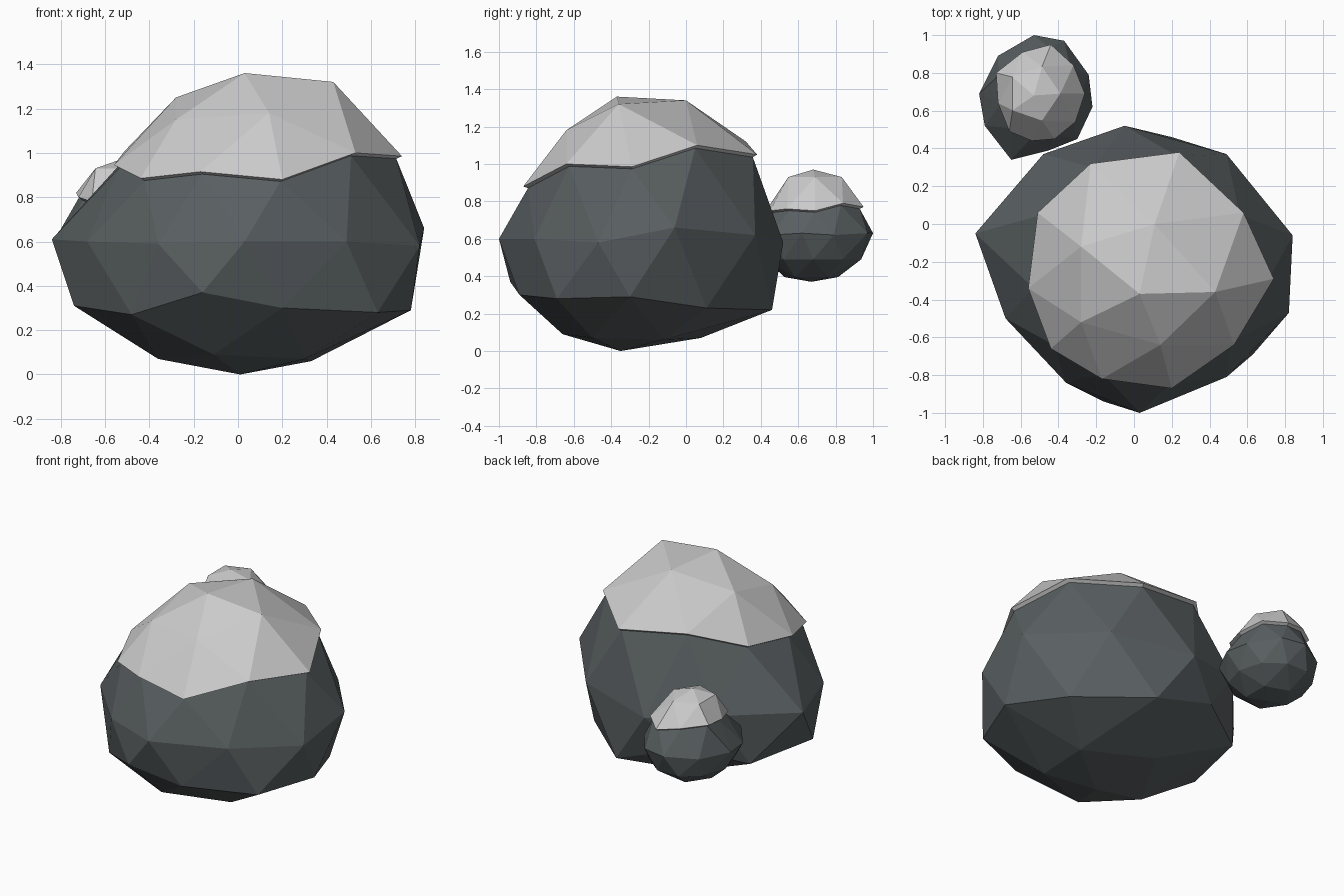
import bpy, bmesh, math
from mathutils import Vector

if "Cube" in bpy.data.objects:
    bpy.data.objects.remove(bpy.data.objects["Cube"])


def circle(cx, cy, z, rx, ry, n, start):
    """n points counter-clockwise, angles in degrees."""
    return [(cx + rx * math.cos(math.radians(start + 360 * i / n)),
             cy + ry * math.sin(math.radians(start + 360 * i / n)), z) for i in range(n)]


def cap_faces(c, u, r):
    """Pole vertex, ring of 5 and ring of 10, triangulated like an icosphere."""
    faces = []
    for i in range(5):
        j = (i + 1) % 5
        faces += [(c, u[i], u[j]), (u[i], r[2 * i - 1], r[2 * i]),
                  (u[i], r[2 * i], r[2 * i + 1]), (u[i], r[2 * i + 1], u[j])]
    return faces


def band_faces(a, b):
    """Antiprism: b[i] sits between a[i] and a[i+1]."""
    faces = []
    for i in range(10):
        j = (i + 1) % 10
        faces += [(a[i], b[i], a[j]), (a[j], b[i], b[j])]
    return faces


def make_object(name, points, faces, shade):
    mesh = bpy.data.meshes.new(name)
    mesh.from_pydata([tuple(p) for p in points], [], faces)
    bm = bmesh.new()
    bm.from_mesh(mesh)
    bmesh.ops.recalc_face_normals(bm, faces=bm.faces)
    bm.to_mesh(mesh)
    bm.free()
    mesh.materials.append(shade)
    obj = bpy.data.objects.new(name, mesh)
    bpy.context.collection.objects.link(obj)


def material(name, colour):
    mat = bpy.data.materials.new(name)
    mat.diffuse_color = colour
    mat.use_nodes = True
    mat.node_tree.nodes["Principled BSDF"].inputs["Base Color"].default_value = mat.diffuse_color
    return mat


def build_rock(name, rings, centre, thick):
    """rings: top, 5 upper, 10 rim, 10 middle, 10 lower, 5 bottom, bottom pole."""
    pts = [Vector(p) for ring in rings for p in ring]
    outer = pts[:16]
    centre = Vector(centre)
    inner = [p + (centre - p).normalized() * thick for p in outer]
    u, r = list(range(1, 6)), list(range(6, 16))
    e, l, b = list(range(16, 26)), list(range(26, 36)), list(range(36, 41))
    # dark stone body
    top = cap_faces(0, u, r)
    make_object(name, inner + pts[16:],
                top + band_faces(r, e) + band_faces(e, l) + cap_faces(41, b, l), stone)
    # thin pale shell over the top
    under = [tuple(k + 16 for k in reversed(f)) for f in top]
    rim = [(r[i], r[i - 1], r[i - 1] + 16, r[i] + 16) for i in range(10)]
    make_object(name + "_cap", outer + inner, top + under + rim, snow)


stone = material("stone", (0.10, 0.115, 0.12, 1))
snow = material("pale_cap", (0.62, 0.62, 0.62, 1))

# large rock
build_rock("large_rock", [
    [(.03, -.37, 1.36)],
    [(.43, -.36, 1.32), (.11, 0, 1.34), (-.28, -.12, 1.25), (-.28, -.52, 1.15), (.14, -.64, 1.18)],
    [(.74, -.29, .985), (.58, .06, 1.10), (.24, .38, 1.05), (-.23, .32, 1.12), (-.51, .06, 1.01),
     (-.56, -.34, .945), (-.44, -.66, .885), (-.17, -.82, .915), (.20, -.87, .88), (.53, -.64, 1.0)],
    [(.84, -.06, .66), (.49, .37, .62), (-.05, .52, .58), (-.48, .37, .65), (-.84, -.05, .61),
     (-.68, -.50, .60), (-.36, -.84, .59), (.03, -1.0, .60), (.49, -.81, .60), (.82, -.47, .58)],
    [(.61, .11, .23), (.20, .46, .22), (-.28, .40, .38), (-.62, .20, .30), (-.74, -.30, .31),
     (-.48, -.69, .27), (-.16, -.94, .37), (.20, -.89, .30), (.63, -.69, .28), (.78, -.30, .29)],
    [(.33, -.12, .06), (-.10, .08, .07), (-.36, -.36, .07), (-.11, -.66, .09), (.30, -.50, .07)],
    [(.01, -.35, 0)],
], (0, -.25, .66), .028)

# small rock
build_rock("small_rock", [
    [(-.53, .68, .97)],
    circle(-.53, .69, .93, .14, .15, 5, 0),
    [(-.26, .69, .75), (-.32, .84, .79), (-.44, .95, .77), (-.59, .91, .80), (-.73, .80, .82),
     (-.72, .64, .80), (-.66, .49, .78), (-.54, .44, .77), (-.42, .45, .75), (-.31, .54, .76)],
    [(-.24, .79, .62), (-.37, .97, .63), (-.53, 1.0, .63), (-.72, .89, .62), (-.82, .69, .62),
     (-.79, .52, .61), (-.65, .34, .62), (-.45, .39, .62), (-.30, .45, .62), (-.22, .62, .63)],
    circle(-.52, .68, .49, .25, .27, 10, 36),
    circle(-.52, .67, .395, .14, .15, 5, 36),
    [(-.52, .67, .37)],
], (-.52, .68, .65), .024)
